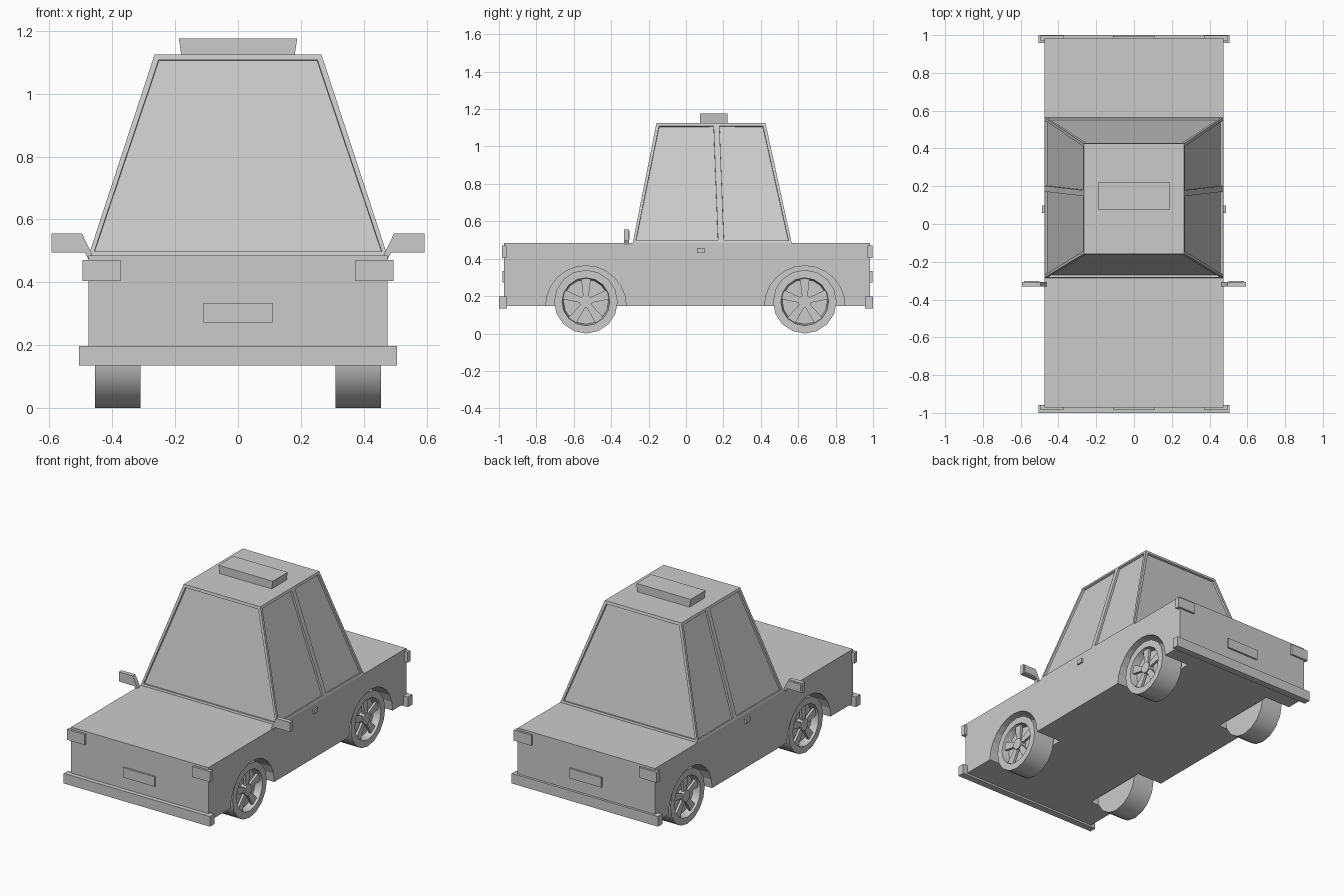
import bpy, bmesh, math
from mathutils import Vector

if "Cube" in bpy.data.objects:
    bpy.data.objects.remove(bpy.data.objects["Cube"])


def finish(name, bm, mirror=False):
    bmesh.ops.remove_doubles(bm, verts=bm.verts, dist=1e-5)
    bmesh.ops.recalc_face_normals(bm, faces=bm.faces)
    me = bpy.data.meshes.new(name)
    bm.to_mesh(me)
    bm.free()
    ob = bpy.data.objects.new(name, me)
    bpy.context.collection.objects.link(ob)
    if mirror:
        ob.modifiers.new("Mirror", 'MIRROR').use_clip = False
    return ob


def extrude(bm, pts, vec):
    face = bm.faces.new([bm.verts.new(p) for p in pts])
    new = bmesh.ops.extrude_face_region(bm, geom=[face], use_keep_orig=True)["geom"]
    verts = [g for g in new if isinstance(g, bmesh.types.BMVert)]
    bmesh.ops.translate(bm, verts=verts, vec=vec)


def prism(name, pts, vec, mirror=False):
    bm = bmesh.new()
    extrude(bm, pts, vec)
    return finish(name, bm, mirror)


def box(name, x, y, z, mirror=False):
    pts = [(a, b, z[0]) for a, b in
           ((x[0], y[0]), (x[1], y[0]), (x[1], y[1]), (x[0], y[1]))]
    return prism(name, pts, (0, 0, z[1] - z[0]), mirror)


def smooth(ob):
    bpy.ops.object.select_all(action='DESELECT')
    ob.select_set(True)
    bpy.context.view_layer.objects.active = ob
    bpy.ops.object.shade_smooth_by_angle(angle=math.radians(35))


def ring(x, r, n):
    return [(x, r * math.cos(2 * math.pi * i / n), r * math.sin(2 * math.pi * i / n))
            for i in range(n)]


# Body with wheel wells
body = box("body", (-0.475, 0.475), (-0.972, 0.985), (0.147, 0.485))
AXLES = (("front", -0.535), ("rear", 0.635))
for label, y in AXLES:
    well = prism(label + "_well_cutter", ring(0.3, 0.215, 24), (0.3, 0, 0), True)
    well.location = (0, y, 0.147)
    well.hide_render = True
    well.display_type = 'WIRE'
    cut = body.modifiers.new(label + " wells", 'BOOLEAN')
    cut.operation, cut.object, cut.solver = 'DIFFERENCE', well, 'EXACT'

# Wheels: lathed tyre and dish, then hub and five spokes
PROFILE = [(0.31, 0.17), (0.455, 0.17), (0.455, 0.128), (0.41, 0.12)]
for label, y in AXLES:
    bm = bmesh.new()
    n = 16
    rows = [[bm.verts.new(p) for p in ring(x, r, n)] for x, r in PROFILE]
    for a, b in zip(rows, rows[1:]):
        for i in range(n):
            j = (i + 1) % n
            bm.faces.new((a[i], a[j], b[j], b[i]))
    bm.faces.new(rows[0])
    bm.faces.new(rows[-1])
    wheel = finish(label + "_wheels", bm, True)
    wheel.location = (0, y, 0.17)
    smooth(wheel)

    bm = bmesh.new()
    extrude(bm, ring(0.41, 0.036, 10), (0.037, 0, 0))
    for k in range(5):
        t = math.pi / 2 + 2 * math.pi * k / 5
        out, side = Vector((0, math.cos(t), math.sin(t))), Vector((0, -math.sin(t), math.cos(t)))
        base = Vector((0.425, 0, 0))
        extrude(bm, [base + out * r + side * w for r, w in
                     ((0.03, -0.015), (0.125, -0.026), (0.125, 0.026), (0.03, 0.015))],
                (0.015, 0, 0))
    spokes = finish(label + "_wheel_spokes", bm, True)
    spokes.location = (0, y, 0.17)

# Cabin: tapered shell, sides split at the pillar, recessed windows
bm = bmesh.new()
LOW, HIGH = (-0.285, 0.187, 0.565), (-0.158, 0.163, 0.425)


def row(x, ys, z):
    return [bm.verts.new((x, y, z)) for y in ys]


lo = {s: row(s * 0.475, LOW, 0.485) for s in (-1, 1)}
hi = {s: row(s * 0.265, HIGH, 1.125) for s in (-1, 1)}
panels = [bm.faces.new((lo[s][i], lo[s][i + 1], hi[s][i + 1], hi[s][i]))
          for s in (-1, 1) for i in (0, 1)]
panels += [bm.faces.new((lo[-1][i], lo[1][i], hi[1][i], hi[-1][i])) for i in (0, 2)]
bm.faces.new(hi[-1] + hi[1][::-1])
bm.faces.new(lo[-1] + lo[1][::-1])
bmesh.ops.recalc_face_normals(bm, faces=bm.faces)
bmesh.ops.inset_individual(bm, faces=panels, thickness=0.022, depth=0)
bmesh.ops.inset_individual(bm, faces=panels, thickness=0.001, depth=-0.012)
finish("cabin", bm)

# Roof sign
prism("roof_sign", [(-0.18, 0.075, 1.12), (0.18, 0.075, 1.12),
                    (0.188, 0.075, 1.175), (-0.188, 0.075, 1.175)], (0, 0.148, 0))

# Wing mirrors, with glass recessed on the rear face
bm = bmesh.new()
extrude(bm, [(0.463, -0.332, 0.488), (0.475, -0.332, 0.473), (0.486, -0.332, 0.495),
             (0.592, -0.332, 0.495), (0.592, -0.332, 0.555), (0.496, -0.332, 0.555)],
        (0, 0.026, 0))
bmesh.ops.recalc_face_normals(bm, faces=bm.faces)
finish("mirror_arms", bm, True)
box("mirror_glass", (0.5, 0.582), (-0.31, -0.303), (0.503, 0.547), True)

# Door handles
box("door_handles", (0.47, 0.486), (0.058, 0.098), (0.43, 0.456), True)

# Bumpers, lights and plates at both ends
for label, end, inner, light, plate in (("front", -1.0, -0.957, -0.985, -0.982),
                                        ("rear", 1.0, 0.957, 0.997, 0.996)):
    box(label + "_bumper", (-0.506, 0.506), sorted((end, inner)), (0.135, 0.198))
    box(label + "_lights", (0.373, 0.495), sorted((light, light * 0.973)), (0.405, 0.471), True)
    box(label + "_plate", (-0.11, 0.11), sorted((plate, inner)), (0.272, 0.334))
